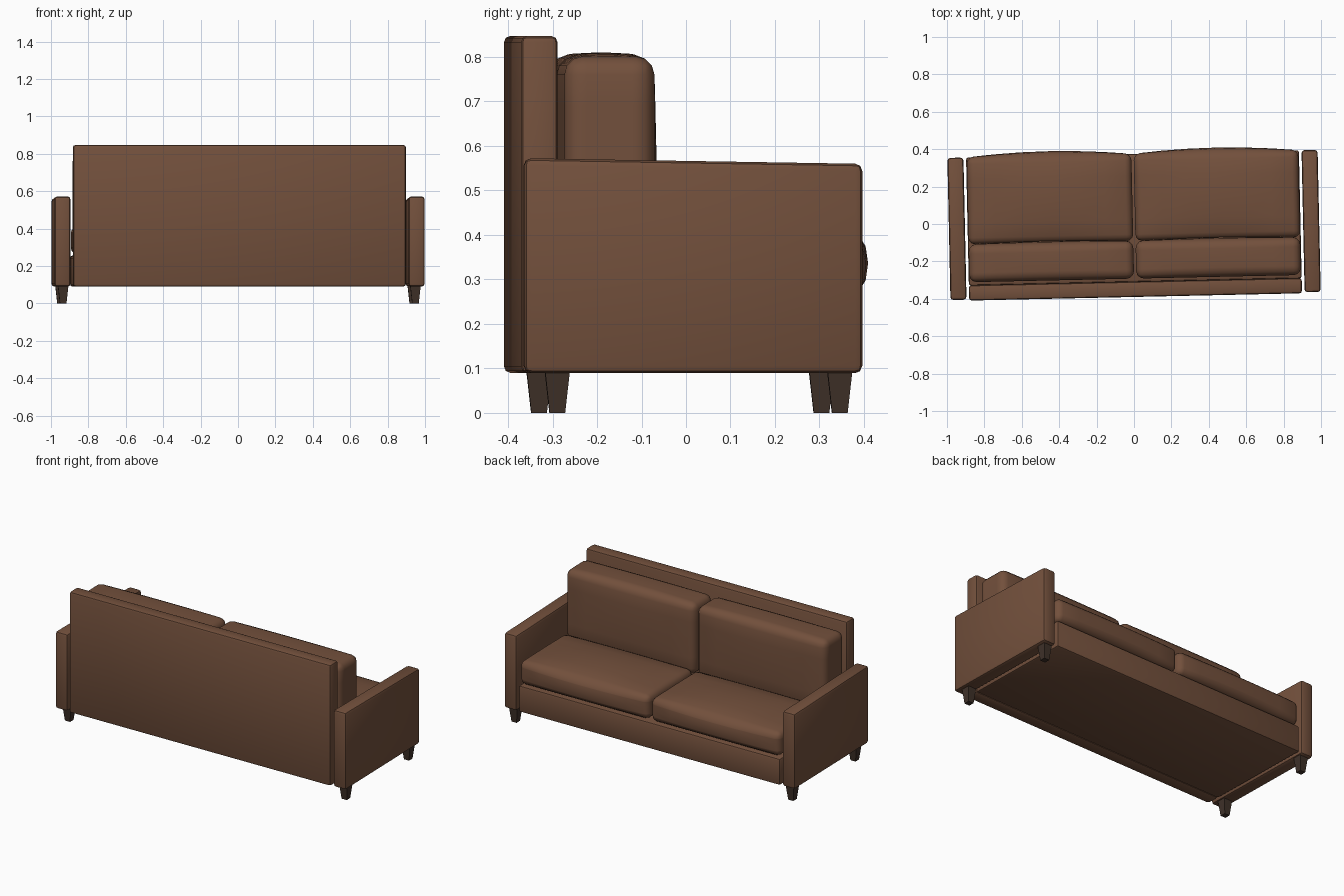
import bpy, bmesh, math
from mathutils import Vector, Matrix

if "Cube" in bpy.data.objects:
    bpy.data.objects.remove(bpy.data.objects["Cube"])

TURN = Matrix.Rotation(math.radians(1.25), 4, 'Z')  # whole sofa stands slightly turned


def material(name, rgb):
    m = bpy.data.materials.new(name)
    m.diffuse_color = (*rgb, 1)
    m.use_nodes = True
    m.node_tree.nodes["Principled BSDF"].inputs["Base Color"].default_value = m.diffuse_color
    return m


FABRIC = material("brown fabric", (0.17, 0.08, 0.045))
WOOD = material("dark wood", (0.05, 0.031, 0.022))


def finish(bm, name, mat):
    bmesh.ops.recalc_face_normals(bm, faces=bm.faces)
    bm.transform(TURN)
    mesh = bpy.data.meshes.new(name)
    bm.to_mesh(mesh)
    bm.free()
    mesh.materials.append(mat)
    ob = bpy.data.objects.new(name, mesh)
    bpy.context.collection.objects.link(ob)
    bpy.ops.object.select_all(action='DESELECT')
    ob.select_set(True)
    bpy.context.view_layer.objects.active = ob
    bpy.ops.object.shade_smooth_by_angle(angle=math.radians(35))


def box(lo, hi, radius, segments=2):
    lo, hi = Vector(lo), Vector(hi)
    bm = bmesh.new()
    bmesh.ops.create_cube(bm, size=1)
    for v in bm.verts:
        v.co = (lo + hi) / 2 + v.co * (hi - lo)
    bmesh.ops.bevel(bm, geom=list(bm.edges), offset=radius, segments=segments,
                    profile=0.5, affect='EDGES')
    return bm


def cushion(name, lo, hi, radius, crown_top, crown_front):
    bm = box(lo, hi, radius, 3)
    lo, hi = Vector(lo), Vector(hi)
    # extra cuts so the faces can puff out
    for axis, cuts in ((0, 6), (1, 4), (2, 4)):
        normal = Vector([float(i == axis) for i in range(3)])
        for i in range(1, cuts):
            p = lo.lerp(hi, i / cuts)
            bmesh.ops.bisect_plane(bm, geom=bm.verts[:] + bm.edges[:] + bm.faces[:],
                                   plane_co=p, plane_no=normal, dist=1e-4)
    for v in bm.verts:
        s = [(v.co[i] - lo[i]) / (hi[i] - lo[i]) for i in range(3)]
        u = [max(0, 1 - (2 * t - 1) ** 2) for t in s]
        v.co.z += crown_top * u[0] * u[1] * max(0, 2 * s[2] - 1)
        v.co.y += crown_front * u[0] * u[2] * max(0, 2 * s[1] - 1)
    finish(bm, name, FABRIC)


# Back panel and seat base
finish(box((-0.89, -0.39, 0.09), (0.89, -0.308, 0.847), 0.014), "back_panel", FABRIC)
finish(box((-0.89, -0.31, 0.09), (0.89, 0.375, 0.255), 0.012), "seat_base", FABRIC)

for side, label in ((-1, "left"), (1, "right")):
    def span(a, b):
        return sorted((side * a, side * b))

    # Arm
    x0, x1 = span(0.904, 0.99)
    bm = box((x0, -0.385, 0.09), (x1, 0.375, 0.572), 0.016)
    # softened front top corner
    for v in bm.verts:
        if v.co.y > 0.34 and v.co.z > 0.54:
            v.co.z -= 0.012
    finish(bm, label + "_arm", FABRIC)

    # Seat and back cushions
    x0, x1 = span(0.006, 0.887)
    cushion(label + "_seat_cushion", (x0, -0.09, 0.262), (x1, 0.375, 0.41), 0.035, 0.03, 0.024)
    cushion(label + "_back_cushion", (x0, -0.292, 0.36), (x1, -0.09, 0.8), 0.04, 0.01, 0.012)

    # Tapered legs
    for y, place in ((0.325, "front"), (-0.31, "back")):
        bm = bmesh.new()
        bmesh.ops.create_cube(bm, size=1)
        for v in bm.verts:
            w = 0.056 if v.co.z > 0 else 0.035
            v.co = Vector((side * 0.942 + v.co.x * w, y + v.co.y * w,
                           0.095 if v.co.z > 0 else 0))
        finish(bm, f"{label}_{place}_leg", WOOD)
